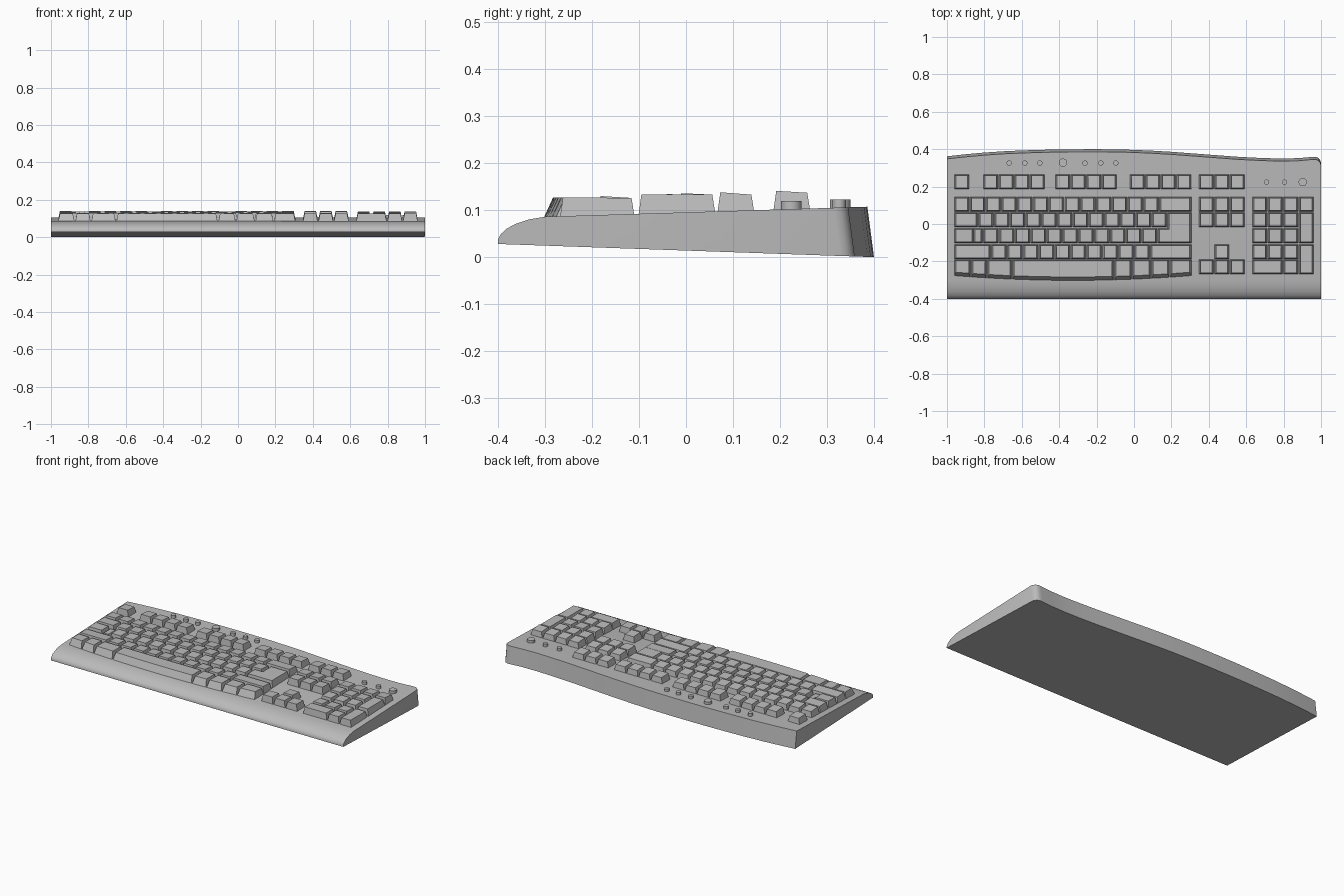
import bpy, bmesh, math

if "Cube" in bpy.data.objects:
    bpy.data.objects.remove(bpy.data.objects["Cube"])

# One grey plastic for everything
grey = bpy.data.materials.new("grey plastic")
grey.use_nodes = True
grey.diffuse_color = (0.5, 0.5, 0.5, 1)
grey.node_tree.nodes["Principled BSDF"].inputs["Base Color"].default_value = (0.5, 0.5, 0.5, 1)


def finish(name, bm, smooth=False):
    bmesh.ops.recalc_face_normals(bm, faces=bm.faces)
    mesh = bpy.data.meshes.new(name)
    bm.to_mesh(mesh)
    bm.free()
    mesh.materials.append(grey)
    obj = bpy.data.objects.new(name, mesh)
    bpy.context.collection.objects.link(obj)
    if smooth:
        bpy.ops.object.select_all(action='DESELECT')
        obj.select_set(True)
        bpy.context.view_layer.objects.active = obj
        bpy.ops.object.shade_smooth_by_angle(angle=math.radians(30))
    return obj


def deck_z(y):
    return 0.086 + (y + 0.3) * 0.031


def loft(bm, sections, closed=True):
    """Skin a list of equal-length loops and cap both ends."""
    rings = [[bm.verts.new(p) for p in s] for s in sections]
    n = len(rings[0])
    for a, b in zip(rings, rings[1:]):
        for i in range(n):
            j = (i + 1) % n
            bm.faces.new((a[i], a[j], b[j], b[i]))
    bm.faces.new(rings[0])
    bm.faces.new(rings[-1])


# Body: side profile swept across the width, with a wavy back edge
LIP = [(-0.4, 0.028), (-0.4, 0.038), (-0.394, 0.049), (-0.381, 0.061),
       (-0.362, 0.071), (-0.335, 0.080), (-0.3, 0.086)]
BACK = [(-1, 0.362), (-0.9, 0.373), (-0.8, 0.382), (-0.68, 0.390), (-0.55, 0.395),
        (-0.4, 0.399), (-0.2, 0.4), (-0.05, 0.398), (0.08, 0.393), (0.2, 0.386),
        (0.32, 0.377), (0.44, 0.368), (0.56, 0.359), (0.68, 0.353), (0.78, 0.350),
        (0.88, 0.352), (0.955, 0.359), (0.972, 0.359), (0.986, 0.353),
        (0.995, 0.343), (1, 0.328)]
bm = bmesh.new()
sections = []
for x, yb in BACK:
    yt = yb - 0.014
    pts = LIP + [(yt, deck_z(yt)), (yb, 0.028 * (0.4 - yb) / 0.8)]
    sections.append([(x, y, z) for y, z in pts])
loft(bm, sections)
finish("body", bm, True)

# Keys: tapered blocks, named rows give (centre y, top z at front, top z at back)
ROWS = {"f": (0.225, 0.141, 0.137), 1: (0.106, 0.138, 0.133), 2: (0.023, 0.136, 0.133),
        3: (-0.062, 0.133, 0.134), 4: (-0.149, 0.130, 0.126), 5: (-0.229, 0.127, 0.126)}
HALF = 0.039
P = 0.0843          # key pitch
LEFT, RIGHT = -0.963, 0.309


def key(bm, x0, x1, row, low=None, front=None, drop=0.0):
    """One key; low = lower row of a double key, front = curve of the front edge."""
    yc, zf, zb = ROWS[row]
    y1, y0 = yc + HALF, ROWS[low or row][0] - HALF
    if low:
        zf = ROWS[low][1]
    x0, x1 = x0 + 0.002, x1 - 0.002
    n = max(1, round((x1 - x0) / 0.06)) if front else 1
    tx, ty = 0.009, 0.006
    loops = []
    for i in range(n + 1):
        t = i / n
        xb = x0 + (x1 - x0) * t
        xt = x0 + tx + (x1 - x0 - 2 * tx) * t
        yb = front(xb) if front else y0
        yt = front(xt) + 0.02 if front else y0 + ty
        loops.append([(xb, yb, deck_z(yb) - 0.003), (xt, yt, zf - drop),
                      (xt, y1 - ty, zb - drop), (xb, y1, deck_z(y1) - 0.003)])
    loft(bm, loops)


def run(bm, x, count, row, pitch=P):
    for i in range(count):
        key(bm, x + i * pitch, x + (i + 1) * pitch, row)
    return x + count * pitch


# Function keys: escape and three groups of four
bm = bmesh.new()
key(bm, LEFT, LEFT + P, "f")
for x in (-0.808, -0.423, -0.024):
    run(bm, x, 4, "f", 0.0832)
finish("function_keys", bm)

# Main typing block
bm = bmesh.new()
x = run(bm, LEFT, 13, 1)
key(bm, x, RIGHT, 1)                              # backspace
key(bm, LEFT, -0.834, 2)                          # tab
run(bm, -0.834, 12, 2)
key(bm, 0.177, RIGHT, 2, low=3)                   # tall half of enter
key(bm, LEFT, -0.855, 3)                          # caps lock and its low step
key(bm, -0.862, -0.808, 3, drop=0.012)
x = run(bm, -0.808, 11, 3, 0.0848)
key(bm, x, RIGHT, 3)                              # wide half of enter
key(bm, LEFT, -0.765, 4)                          # shifts
x = run(bm, -0.765, 10, 4, 0.085)
key(bm, x, RIGHT, 4)


def bow(x):
    u = (x - (LEFT + RIGHT) / 2) / ((RIGHT - LEFT) / 2)
    return -0.303 + 0.026 * u * u


edges = [LEFT, -0.872, -0.786, -0.652, -0.107, -0.011, 0.091, 0.191, RIGHT]
for a, b in zip(edges, edges[1:]):                # space bar row with bowed front
    key(bm, a, b, 5, front=bow)
finish("main_keys", bm)

# Navigation and arrow keys
bm = bmesh.new()
for row in ("f", 1, 2, 5):
    run(bm, 0.345, 3, row, 0.083)
key(bm, 0.428, 0.511, 4)
finish("navigation_keys", bm)

# Number pad
bm = bmesh.new()
N, NP = 0.63, 0.0833
run(bm, N, 4, 1, NP)
for row in (2, 3, 4):
    run(bm, N, 3, row, NP)
key(bm, N, N + 2 * NP, 5)
key(bm, N + 2 * NP, N + 3 * NP, 5)
for top, low in ((2, 3), (4, 5)):
    key(bm, N + 3 * NP, N + 4 * NP, top, low=low)
finish("number_pad_keys", bm)

# Round buttons along the back and indicator buttons on the right
bm = bmesh.new()
small, big = 0.014, 0.022
BUTTONS = [(x, 0.326, small) for x in (-0.668, -0.583, -0.503, -0.262, -0.177, -0.097)]
BUTTONS += [(-0.38, 0.328, big), (0.709, 0.224, small), (0.805, 0.224, small), (0.902, 0.224, big)]
for x, y, r in BUTTONS:
    z0, z1 = deck_z(y) - 0.005, deck_z(y) + 0.017
    ring = [(math.cos(a) * r, math.sin(a) * r) for a in (math.tau * i / 20 for i in range(20))]
    loft(bm, [[(x + u, y + v, z) for u, v in ring] for z in (z0, z1)])
finish("round_buttons", bm, True)
